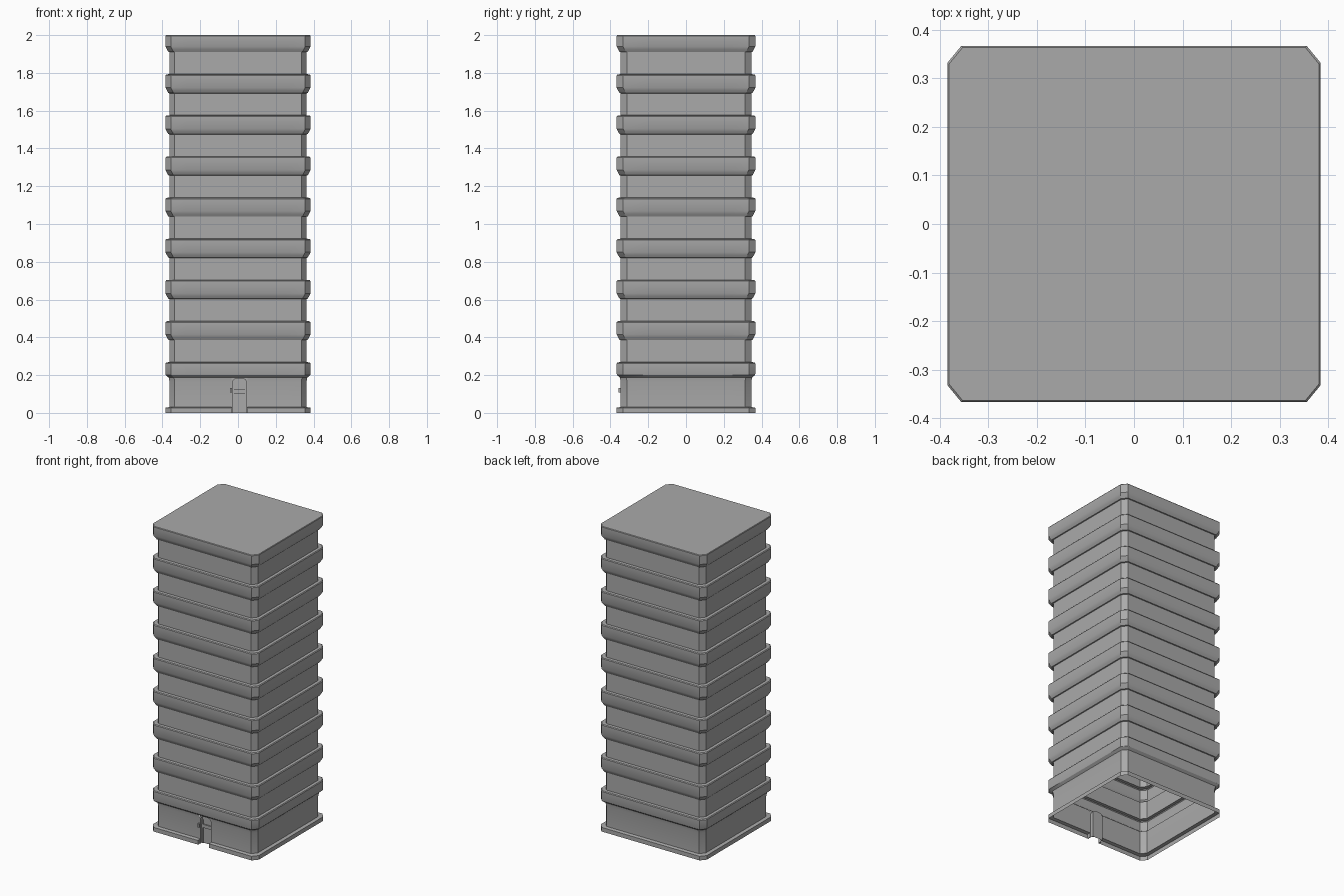
import bpy, bmesh, math

cube = bpy.data.objects.get("Cube")
if cube:
    bpy.data.objects.remove(cube)

grey = bpy.data.materials.new("concrete grey")
grey.use_nodes = True
grey.diffuse_color = (0.4, 0.4, 0.4, 1)
grey.node_tree.nodes["Principled BSDF"].inputs["Base Color"].default_value = (0.4, 0.4, 0.4, 1)

HX, HY, CX, CY = 0.384, 0.367, 0.028, 0.034   # half widths and corner cuts
WALL = 0.021                                  # wall setback behind the bands
DOOR = (-0.034, 0.050)
DOOR_TOP = 0.187
PITCH = 0.2178
MX = [-0.268, -0.093, 0.078, 0.253]           # mullion centres
MY = [-0.203, 0.0, 0.23]


def finish(name, bm):
    mesh = bpy.data.meshes.new(name)
    bm.to_mesh(mesh)
    bm.free()
    obj = bpy.data.objects.new(name, mesh)
    bpy.context.collection.objects.link(obj)
    mesh.materials.append(grey)
    return obj


def box(name, x0, x1, y0, y1, z0, z1):
    bm = bmesh.new()
    bmesh.ops.create_cube(bm, size=1)
    for v in bm.verts:
        v.co = ((x0 + x1) / 2 + v.co.x * (x1 - x0),
                (y0 + y1) / 2 + v.co.y * (y1 - y0),
                (z0 + z1) / 2 + v.co.z * (z1 - z0))
    return finish(name, bm)


def splits(centres, extra=()):
    return sorted([c + s * 0.005 for c in centres for s in (-1, 1)] + list(extra))


def outline(d):
    """Chamfered rectangle set back by d, counter-clockwise from the front left corner."""
    x, y = HX - d, HY - d
    xs, ys = splits(MX, DOOR), splits(MY)
    front = [(a, -y) for a in [CX - x] + xs + [x - CX]]
    right = [(x, b) for b in [CY - y] + ys + [y - CY]]
    back = [(a, y) for a, _ in reversed(front)]
    left = [(-x, b) for _, b in reversed(right)]
    return front + right + back + left


# Vertical profile: (height, setback); window rows start at these levels
profile = [(0, 0), (0.027, 0), (0.031, WALL), (0.165, WALL), (DOOR_TOP, 0.017), (0.2, 0.002), (0.206, 0)]
window_rows = []
for i in range(8):
    top = 0.267 + i * PITCH
    low = top + 0.118
    profile += [(top - 0.005, 0), (top, 0.004), (top + 0.002, WALL)]
    window_rows.append(len(profile) - 1)
    profile += [(low, WALL), (low + 0.002, 0.015), (low + 0.014, 0.008), (low + 0.03, 0)]
profile += [(1.996, 0), (2.0, 0.003)]

# Tower shell, open underneath
bm = bmesh.new()
rings = [[bm.verts.new((x, y, z)) for x, y in outline(d)] for z, d in profile]
count = len(rings[0])
panes = []
for k in range(len(rings) - 1):
    for j in range(count):
        n = (j + 1) % count
        a, b = rings[k][j], rings[k][n]
        mid = (a.co + b.co) / 2
        if k < 4 and mid.y < -0.3 and DOOR[0] < mid.x < DOOR[1]:
            continue
        face = bm.faces.new((a, b, rings[k + 1][n], rings[k + 1][j]))
        on_side = abs(mid.x) > HX - WALL - 0.003
        at, centres = (mid.y, MY) if on_side else (mid.x, MX)
        if k in window_rows and min(abs(at - c) for c in centres) > 0.004:
            panes.append(face)
bm.faces.new(rings[-1])
bmesh.ops.inset_region(bm, faces=panes, thickness=0.004, depth=-0.007, use_even_offset=True)
tower = finish("tower_shell", bm)

# Arched doorway: surround, reveal and recessed door leaf
cx, r = sum(DOOR) / 2, 0.038
FRONT, LEAF = -HY + WALL, -HY + WALL + 0.02
arch = [(cx - r, 0)]
for i in range(13):
    a = math.pi * (1 - i / 12)
    arch.append((cx + r * math.copysign(abs(math.cos(a)) ** 0.65, math.cos(a)), 0.15 + 0.032 * math.sin(a) ** 0.65 if 0 < i < 12 else 0.15))
arch.append((cx + r, 0))
bm = bmesh.new()
outer = [bm.verts.new((x, FRONT, z)) for x, z in arch]
inner = [bm.verts.new((x, LEAF, z)) for x, z in arch]
corners = [bm.verts.new((x, FRONT, z)) for x, z in
           ((DOOR[1], 0), (DOOR[1], DOOR_TOP), (DOOR[0], DOOR_TOP), (DOOR[0], 0))]
bm.faces.new(outer + corners)
for i in range(len(arch) - 1):
    bm.faces.new((outer[i], outer[i + 1], inner[i + 1], inner[i]))
bm.faces.new(inner)
bmesh.ops.recalc_face_normals(bm, faces=bm.faces)
doorway = finish("doorway", bm)

# Door details
box("door_transom", cx - r, cx + r, LEAF - 0.008, LEAF, 0.102, 0.124)
for name, s in (("left", 1), ("right", -1)):
    x = cx + s * (r - 0.004)
    box("door_post_" + name, x - 0.004, x + 0.004, LEAF - 0.006, LEAF, 0, 0.152)
    edge = DOOR[0] if s < 0 else DOOR[1]
    box("plinth_end_" + name, edge - 0.002, edge + 0.002, -HY, FRONT, 0, 0.029)
box("entry_panel", -0.042, -0.032, FRONT - 0.012, FRONT, 0.108, 0.132)

# Smooth the rounded flares, keep corners sharp
for obj in (tower, doorway):
    bpy.ops.object.select_all(action="DESELECT")
    obj.select_set(True)
    bpy.context.view_layer.objects.active = obj
    bpy.ops.object.shade_smooth_by_angle(angle=math.radians(28))
